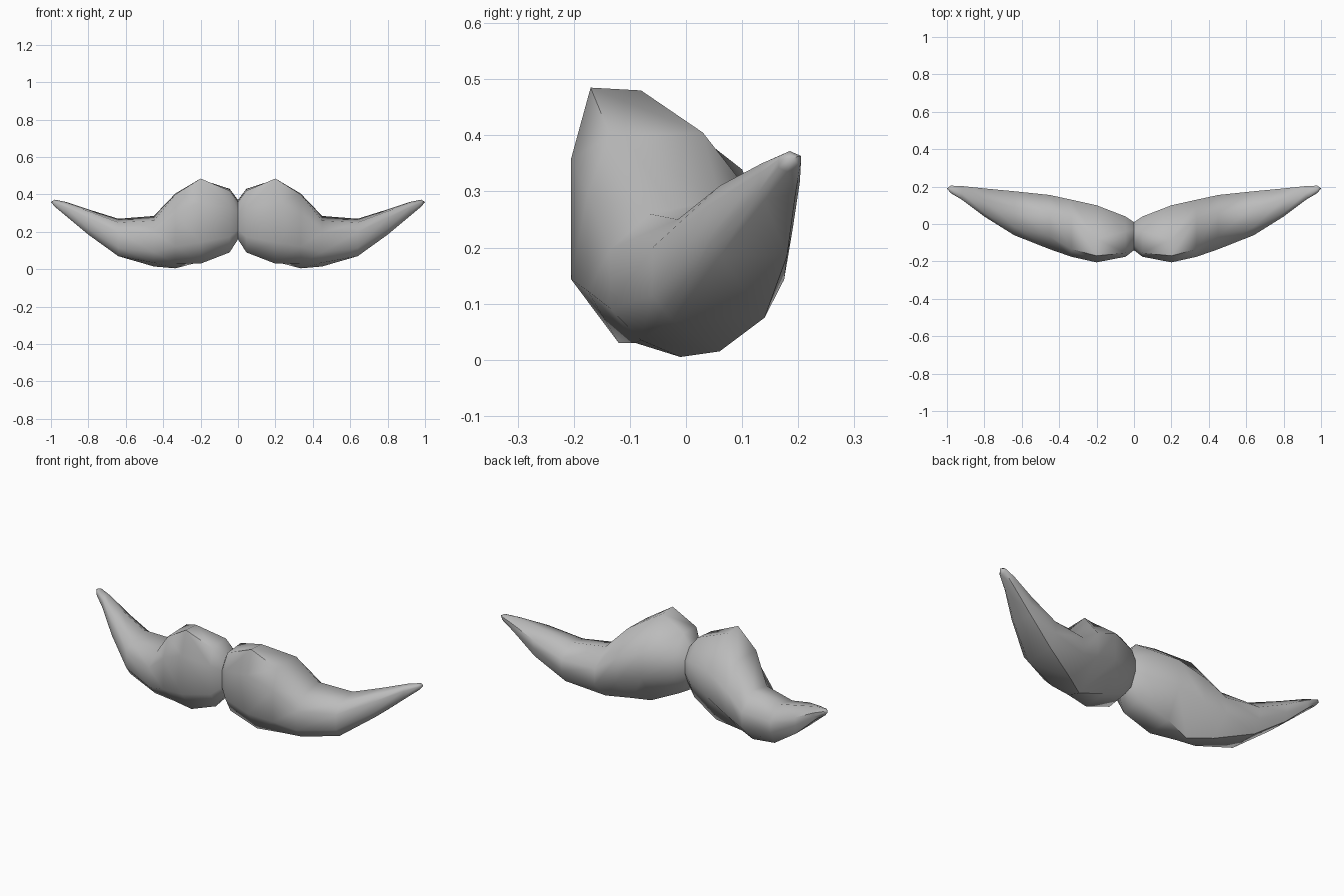
import bpy, bmesh, math

cube = bpy.data.objects.get("Cube")
if cube:
    bpy.data.objects.remove(cube)

grey = bpy.data.materials.new("hair grey")
grey.use_nodes = True
colour = (0.5, 0.5, 0.5, 1)
grey.diffuse_color = colour
grey.node_tree.nodes["Principled BSDF"].inputs["Base Color"].default_value = colour

# Cross-sections from the middle to the tip:
# x, top front, top back, bottom back, bottom front (each y, z), front y, back y
sections = [
    (0, (-.11, .36), (-.03, .37), (-.02, .17), (-.11, .16), -.14, .01),
    (.045, (-.155, .42), (-.04, .43), (-.01, .11), (-.13, .09), -.175, .04),
    (.2, (-.17, .485), (-.08, .48), (.02, .04), (-.12, .03), -.205, .1),
    (.335, (-.135, .4), (.03, .405), (-.01, .005), (-.09, .03), -.175, .13),
    (.45, (-.065, .26), (.06, .285), (.06, .015), (-.08, .035), -.135, .155),
    (.64, (-.015, .25), (.09, .27), (.14, .075), (-.025, .07), -.06, .175),
    (.8, (.06, .31), (.13, .32), (.18, .185), (.06, .185), .04, .19),
    (.92, (.135, .35), (.165, .36), (.195, .295), (.14, .285), .13, .203),
    (.98, (.17, .365), (.185, .372), (.203, .345), (.18, .335), .165, .205),
]


def side(lower, upper, y, t):
    """Point on a bulging side, at fraction t of the height."""
    return (y, lower + (upper - lower) * t)


def ring(bm, section):
    x, tf, tb, bb, bf, front, back = section
    outline = [tf, tb, side(bb[1], tb[1], back, .68), side(bb[1], tb[1], back, .35),
               bb, bf, side(bf[1], tf[1], front, .25), side(bf[1], tf[1], front, .72)]
    return [bm.verts.new((x, y, z)) for y, z in outline]


# One half, lofted through the sections
bm = bmesh.new()
rings = [ring(bm, s) for s in sections]
for a, b in zip(rings, rings[1:]):
    for i in range(len(a)):
        j = (i + 1) % len(a)
        bm.faces.new((a[i], a[j], b[j], b[i]))
# Closed point
tip = bm.verts.new((1, .19, .36))
last = rings[-1]
for i in range(len(last)):
    bm.faces.new((last[i], last[(i + 1) % len(last)], tip))
bmesh.ops.recalc_face_normals(bm, faces=bm.faces)
# The open ring in the middle can mislead the recalculation
if sum(f.normal.z * (1 if f.calc_center_median().z > .3 else 0) for f in bm.faces) < 0:
    bmesh.ops.reverse_faces(bm, faces=bm.faces)

mesh = bpy.data.meshes.new("moustache")
bm.to_mesh(mesh)
bm.free()
mesh.materials.append(grey)
moustache = bpy.data.objects.new("moustache", mesh)
bpy.context.collection.objects.link(moustache)

# The other half
mirror = moustache.modifiers.new("mirror", "MIRROR")
mirror.merge_threshold = .002

bpy.ops.object.select_all(action="DESELECT")
moustache.select_set(True)
bpy.context.view_layer.objects.active = moustache
bpy.ops.object.modifier_apply(modifier="mirror")
bpy.ops.object.shade_smooth_by_angle(angle=math.radians(55))
